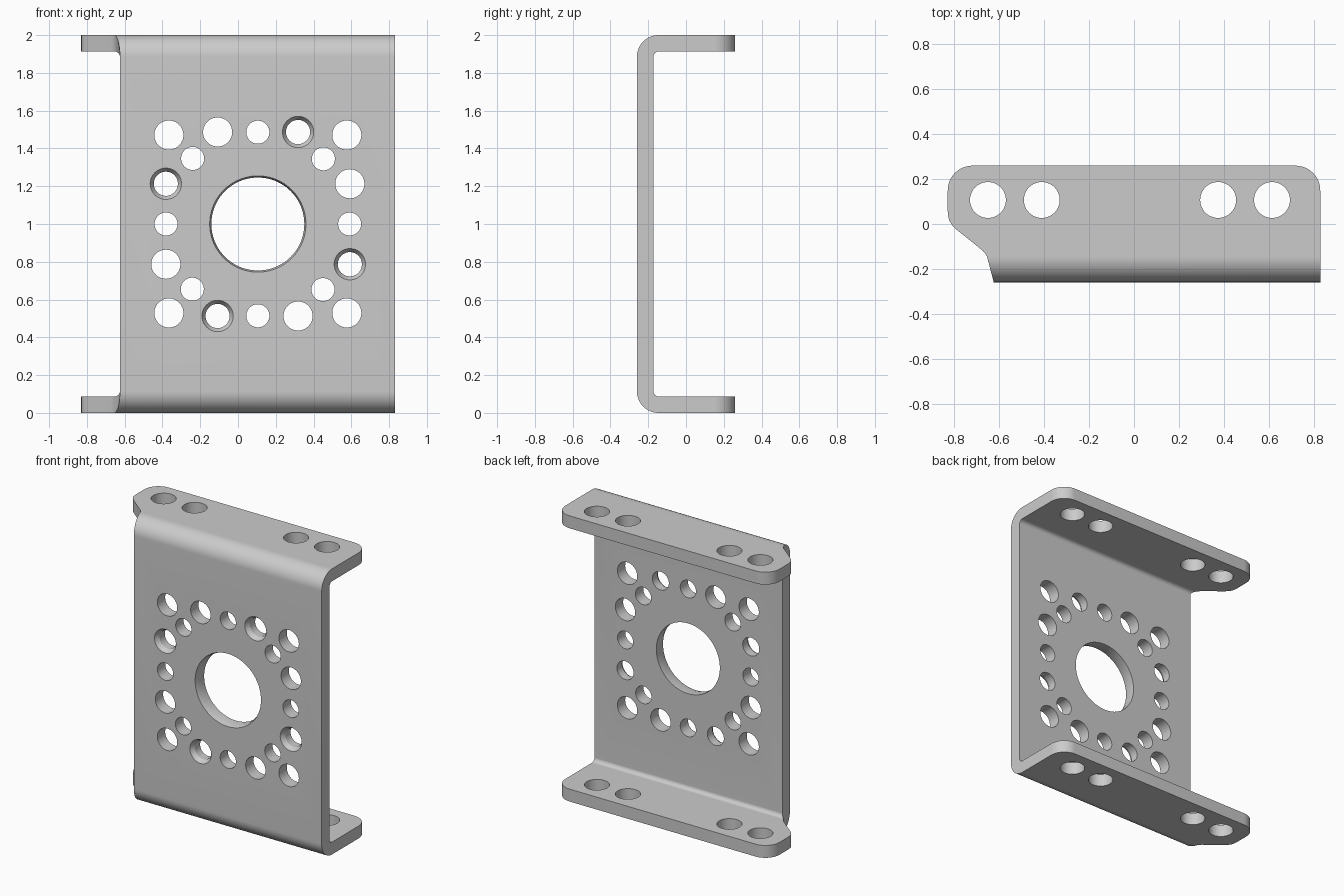
import bpy
import bmesh
from math import sin, cos, pi, radians
from mathutils import Matrix

cube = bpy.data.objects.get("Cube")
if cube:
    bpy.data.objects.remove(cube)

HALF_X, FRONT, BACK, HEIGHT = 0.83, -0.26, 0.26, 2.0
THICK, BEND, CORNER = 0.087, 0.115, 0.11
WEB_LEFT, HOLE_X = -0.625, 0.105

metal = bpy.data.materials.new("plain grey metal")
metal.use_nodes = True
grey = (0.6, 0.6, 0.6, 1)
metal.diffuse_color = grey
metal.node_tree.nodes["Principled BSDF"].inputs["Base Color"].default_value = grey


def make_object(name, bm):
    bmesh.ops.recalc_face_normals(bm, faces=bm.faces)
    mesh = bpy.data.meshes.new(name)
    bm.to_mesh(mesh)
    bm.free()
    mesh.materials.append(metal)
    obj = bpy.data.objects.new(name, mesh)
    bpy.context.collection.objects.link(obj)
    return obj


def sheet_stations():
    """Upper half of the folded sheet: (outer yz, inner yz, x min, x max)."""
    top, under = HEIGHT, HEIGHT - THICK
    out = []
    # rounded flange tip
    for i in range(13):
        a = radians(90 - 90 * i / 12)
        y = BACK - CORNER + CORNER * sin(a)
        x = HALF_X - CORNER + CORNER * cos(a)
        out.append(((y, top), (y, under), -x, x))
    # slanted shoulder on the right-hand side
    for y, x in ((0.055, -0.83), (0.035, -0.828), (0.015, -0.823), (-0.005, -0.811),
                 (-0.025, -0.791), (-0.118, -0.675), (-0.132, -0.663)):
        out.append(((y, top), (y, under), x, HALF_X))
    # bend from flange to web
    yc, zc, inner = FRONT + BEND, HEIGHT - BEND, BEND - THICK
    for i in range(17):
        a = radians(90 * i / 16)
        y = yc - BEND * sin(a)
        x = WEB_LEFT - 0.03 * (y - FRONT) / BEND
        out.append(((y, zc + BEND * cos(a)),
                    (yc - inner * sin(a), zc + inner * cos(a)), x, HALF_X))
    return out


# Folded channel: loft the upper half, then its mirror
upper = sheet_stations()
lower = [((o[0], HEIGHT - o[1]), (i[0], HEIGHT - i[1]), a, b)
         for o, i, a, b in reversed(upper)]
bm = bmesh.new()
rings = []
for (oy, oz), (iy, iz), x0, x1 in upper + lower:
    rings.append([bm.verts.new(p) for p in
                  ((x0, oy, oz), (x1, oy, oz), (x1, iy, iz), (x0, iy, iz))])
for r, s in zip(rings, rings[1:]):
    for k in range(4):
        n = (k + 1) % 4
        bm.faces.new((r[k], r[n], s[n], s[k]))
bm.faces.new(rings[0])
bm.faces.new(rings[-1])
bmesh.ops.dissolve_limit(bm, angle_limit=radians(0.2), verts=bm.verts, edges=bm.edges)
bracket = make_object("folded_bracket", bm)


def add_cutter(bm, profile, matrix, sides=48):
    """Turn a (distance, radius) profile about local z into a closed solid."""
    loops = [[bm.verts.new(matrix @ Matrix.Rotation(2 * pi * k / sides, 4, 'Z')
                           @ Matrix.Translation((r, 0, t)).translation)
              for k in range(sides)] for t, r in profile]
    for a, b in zip(loops, loops[1:]):
        for k in range(sides):
            n = (k + 1) % sides
            bm.faces.new((a[k], a[n], b[n], b[k]))
    bm.faces.new(loops[0])
    bm.faces.new(loops[-1])


cut = bmesh.new()


def web_hole(dx, dz, radius, rim=None, sides=48):
    # local z runs from the front face towards the back
    place = Matrix.Translation((HOLE_X + dx, FRONT, HEIGHT / 2 + dz)) @ Matrix.Rotation(-pi / 2, 4, 'X')
    if rim:
        profile = [(-0.05, rim), (0, rim), (0.03, radius), (0.15, radius)]
    else:
        profile = [(-0.05, radius), (0.15, radius)]
    add_cutter(cut, profile, place, sides)


# Web holes: central bore and a pattern repeated every quarter turn
web_hole(0, 0, 0.246, 0.255, 96)
pattern = ((0.471, 0.471, 0.077, None), (0.347, 0.345, 0.061, None), (0, 0.486, 0.061, None),
           (-0.213, 0.487, 0.077, None), (0.213, 0.487, 0.064, 0.083))
for dx, dz, radius, rim in pattern:
    for _ in range(4):
        web_hole(dx, dz, radius, rim)
        dx, dz = -dz, dx

# Flange holes: straight through both flanges
for x in (-0.651, -0.411, 0.375, 0.615):
    add_cutter(cut, [(-0.1, 0.08), (HEIGHT + 0.1, 0.08)], Matrix.Translation((x, 0.107, 0)))

cutter = make_object("hole_cutter", cut)
cutter.hide_render = True

# Drill the holes
drill = bracket.modifiers.new("holes", 'BOOLEAN')
drill.operation = 'DIFFERENCE'
drill.solver = 'EXACT'
drill.object = cutter
bpy.ops.object.select_all(action='DESELECT')
bpy.context.view_layer.objects.active = bracket
bracket.select_set(True)
bpy.ops.object.modifier_apply(modifier=drill.name)
bpy.data.objects.remove(cutter)
bpy.ops.object.shade_smooth_by_angle(angle=radians(25))
